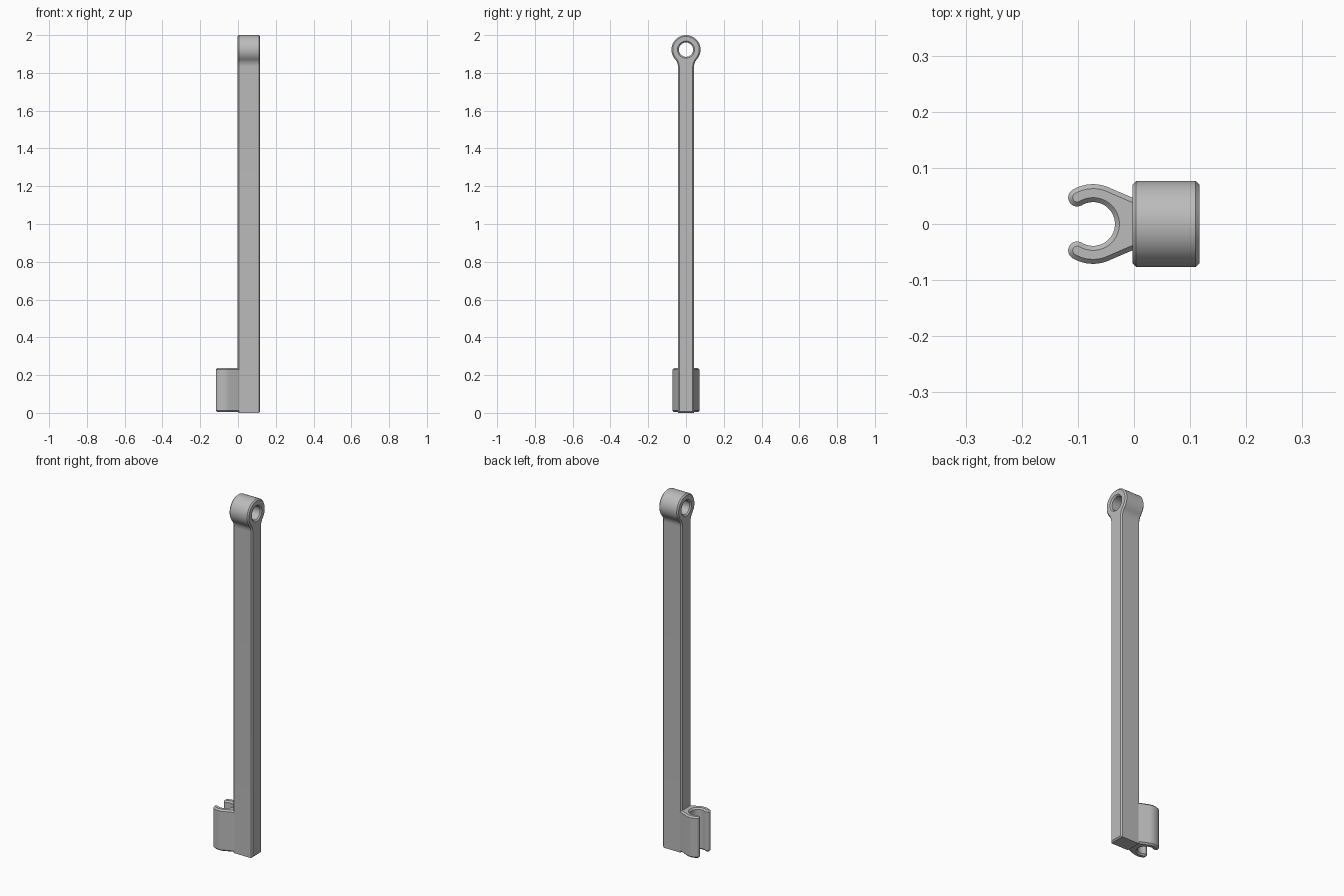
import bpy, bmesh
from math import cos, sin, radians, sqrt, atan2, degrees
from mathutils import Vector, Matrix

cube = bpy.data.objects.get("Cube")
if cube:
    bpy.data.objects.remove(cube, do_unlink=True)

grey = bpy.data.materials.new("plain_grey")
grey.use_nodes = True
colour = (0.5, 0.5, 0.5, 1)
grey.diffuse_color = colour
grey.node_tree.nodes["Principled BSDF"].inputs["Base Color"].default_value = colour


def arc(cx, cy, r, start, end, steps):
    """Points on an arc, both ends included, angles in degrees."""
    angles = [radians(start + (end - start) * i / steps) for i in range(steps + 1)]
    return [Vector((cx + r * cos(a), cy + r * sin(a))) for a in angles]


def mirror_x(points):
    return [Vector((-p.x, p.y)) for p in reversed(points)]


def mirror_y(points):
    return [Vector((p.x, -p.y)) for p in reversed(points)]


def inset(points, d):
    """Move a loop towards its left side by d with mitred corners."""
    result = []
    for i, p in enumerate(points):
        a = (p - points[i - 1]).normalized()
        b = (points[(i + 1) % len(points)] - p).normalized()
        na, nb = Vector((-a.y, a.x)), Vector((-b.y, b.x))
        result.append(p + (na + nb) * d / (1 + na.dot(nb)))
    return result


def chamfered_prism(name, loops, low, high, chamfer, matrix):
    """Extrude loops (outer counter-clockwise, holes clockwise)."""
    bm = bmesh.new()
    levels = [(low, chamfer), (low + chamfer, 0), (high - chamfer, 0), (high, chamfer)]
    caps = ([], [])
    for loop in loops:
        rings = [[bm.verts.new((p.x, p.y, h)) for p in inset(loop, d)] for h, d in levels]
        n = len(loop)
        for r, s in zip(rings, rings[1:]):
            for i in range(n):
                j = (i + 1) % n
                bm.faces.new((r[i], r[j], s[j], s[i]))
        for cap, ring in zip(caps, (rings[0], rings[-1])):
            cap += [bm.edges.get((ring[i - 1], ring[i])) for i in range(n)]
    for cap in caps:
        bmesh.ops.triangle_fill(bm, edges=cap, use_beauty=True)
    bmesh.ops.recalc_face_normals(bm, faces=bm.faces)
    bm.transform(matrix)
    mesh = bpy.data.meshes.new(name)
    bm.to_mesh(mesh)
    bm.free()
    mesh.materials.append(grey)
    obj = bpy.data.objects.new(name, mesh)
    bpy.context.collection.objects.link(obj)
    bpy.ops.object.select_all(action="DESELECT")
    obj.select_set(True)
    bpy.context.view_layer.objects.active = obj
    bpy.ops.object.shade_smooth_by_angle(angle=radians(30))


# Long bar with a ring eye, blended by a concave neck
half_width, eye_r, hole_r, neck_r = 0.0425, 0.077, 0.038, 0.06
eye_z = 2 - eye_r
neck_y = half_width + neck_r
drop = sqrt((eye_r + neck_r) ** 2 - neck_y ** 2)
join = degrees(atan2(drop, neck_y))
side = [Vector((half_width, 0))]
side += arc(neck_y, eye_z - drop, neck_r, 180, 180 - join, 8)
side += arc(0, eye_z, eye_r, -join, 90, 24)[1:]
outline = side + mirror_x(side[:-1])
hole = arc(0, eye_z, hole_r, 360, 0, 40)[:-1]
upright = Matrix(((0, 0, 1, 0), (1, 0, 0, 0), (0, 1, 0, 0), (0, 0, 0, 1)))
chamfered_prism("bar_with_eye", [outline, hole], -0.003, 0.117, 0.007, upright)

# Open C-shaped clip at the foot of the bar
clip_x, outer_r, inner_r, opening = -0.073, 0.071, 0.039, 121
mid_r, tip_r = (outer_r + inner_r) / 2, (outer_r - inner_r) / 2
tip = arc(clip_x, 0, mid_r, opening, opening, 1)[0]
arm = [Vector((0.008, half_width)), Vector((-0.003, 0.047))]
arm += arc(clip_x, 0, outer_r, 70, opening, 12)
arm += arc(tip.x, tip.y, tip_r, opening, opening + 180, 12)[1:]
arm += arc(clip_x, 0, inner_r, opening, 0, 20)[1:]
chamfered_prism("clip", [arm + mirror_y(arm[:-1])], 0.004, 0.237, 0.008, Matrix())
